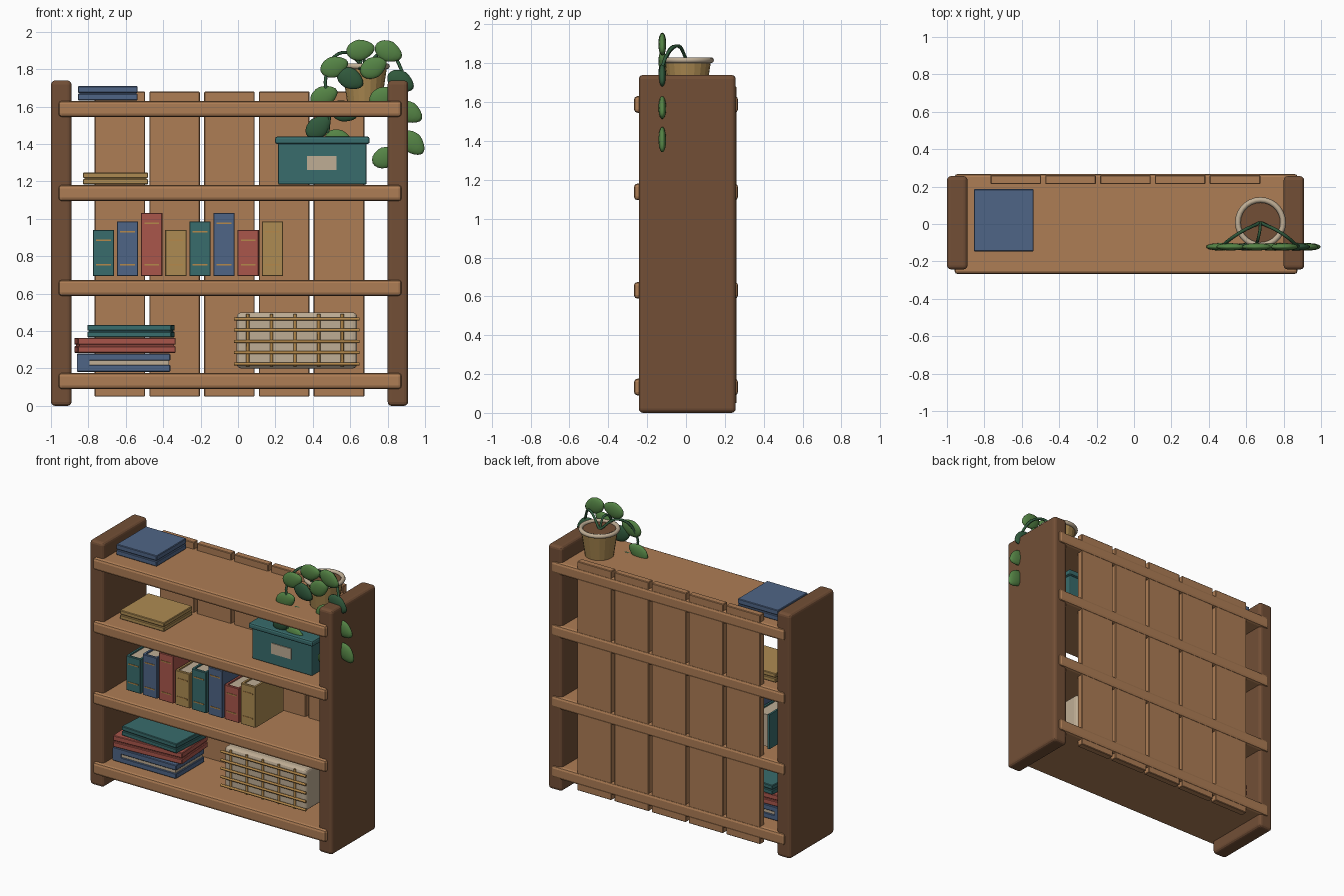
import bpy, bmesh, math
from mathutils import Matrix, Vector

cube = bpy.data.objects.get("Cube")
if cube:
    bpy.data.objects.remove(cube, do_unlink=True)


def material(name, r, g, b):
    m = bpy.data.materials.new(name)
    m.use_nodes = True
    m.diffuse_color = (r, g, b, 1)
    m.node_tree.nodes["Principled BSDF"].inputs["Base Color"].default_value = (r, g, b, 1)
    return m


DARK = material("dark wood", .17, .078, .037)
WOOD = material("light wood", .42, .205, .09)
TEAL = material("teal", .04, .15, .15)
BLUE = material("blue", .078, .13, .24)
RED = material("red", .40, .093, .07)
OCHRE = material("ochre", .42, .26, .085)
CREAM = material("cream", .52, .42, .30)
LEAF = material("leaf green", .09, .23, .06)
DEEP = material("deep green", .03, .10, .045)
BRASS = material("brass", .46, .25, .07)


def finish(name, bm, mat, smooth=False):
    me = bpy.data.meshes.new(name)
    bm.to_mesh(me)
    bm.free()
    me.materials.append(mat)
    for p in me.polygons:
        p.use_smooth = smooth
    ob = bpy.data.objects.new(name, me)
    bpy.context.collection.objects.link(ob)
    return ob


def box(name, x, y, z, mat, bevel=0, yaw=0, segments=2):
    """Box from (low, high) pairs, turned about its own centre."""
    bm = bmesh.new()
    bmesh.ops.create_cube(bm, size=1)
    bmesh.ops.scale(bm, verts=bm.verts, vec=(x[1] - x[0], y[1] - y[0], z[1] - z[0]))
    ob = finish(name, bm, mat)
    ob.location = (sum(x) / 2, sum(y) / 2, sum(z) / 2)
    ob.rotation_euler.z = math.radians(yaw)
    if bevel:
        mod = ob.modifiers.new("soft edges", "BEVEL")
        mod.width, mod.segments = bevel, segments
    return ob


def tube(name, points, radius, mat, kind="POLY"):
    cu = bpy.data.curves.new(name, "CURVE")
    cu.dimensions = "3D"
    cu.bevel_depth, cu.bevel_resolution, cu.use_fill_caps = radius, 1, True
    if kind == "POLY":
        s = cu.splines.new("POLY")
        s.points.add(len(points) - 1)
        for p, co in zip(s.points, points):
            p.co = (*co, 1)
    else:
        s = cu.splines.new("BEZIER")
        s.resolution_u = 6
        s.bezier_points.add(len(points) - 1)
        for p, co in zip(s.bezier_points, points):
            p.co = co
            p.handle_left_type = p.handle_right_type = "AUTO"
    cu.materials.append(mat)
    ob = bpy.data.objects.new(name, cu)
    bpy.context.collection.objects.link(ob)
    return ob


# Frame: side panels, shelves and back slats
for side, x in (("right", (-1, -.89)), ("left", (.80, .91))):
    box(side + "_side_panel", x, (-.243, .256), (0, 1.74), DARK, .022, segments=3)
for i, z in enumerate((.133, .631, 1.138, 1.588)):
    box(f"shelf_{i + 1}", (-.96, .875), (-.268, .268), (z - .043, z + .043), WOOD, .018)
for i in range(5):
    x = -.767 + .293 * i
    box(f"back_slat_{i + 1}", (x, x + .27), (.213, .261), (.05, 1.68), WOOD, .004, segments=1)


# Upright books: covers, spine, pages and bands
def upright_book(n, x, top, mat):
    w, low, front, back = .113, .695, -.15, .17
    name = f"upright_book_{n}"
    box(name + "_spine", (x, x + w), (front, front + .02), (low, top), mat, .003, segments=1)
    for side, cx in (("right", x), ("left", x + w - .014)):
        box(f"{name}_{side}_cover", (cx, cx + .014), (front + .01, back), (low, top), mat)
    box(name + "_pages", (x + .012, x + w - .012), (front + .015, back - .012),
        (low + .008, top - .01), CREAM)
    for z in (.755, top - .055):
        box(name + "_band", (x + .017, x + w - .017), (front - .003, front + .003),
            (z - .004, z + .004), BRASS)


for n in range(8):
    upright_book(n + 1, -.776 + .129 * n, (.94, .985, 1.032)[n % 3], (TEAL, BLUE, RED, OCHRE)[n % 4])


# Lying books: two boards around a slightly sunken core
def lying_book(name, x, y, z, mat, core, gap, yaw=0):
    mid = sum(z) / 2
    box(name + "_lower_board", x, y, (z[0], mid - gap / 2), mat, .004, yaw, 1)
    box(name + "_upper_board", x, y, (mid + gap / 2, z[1]), mat, .004, yaw, 1)
    inset = .008
    box(name + "_core", (x[0] + inset, x[1] - inset), (y[0] + inset, y[1] - inset),
        (z[0] + .01, z[1] - .01), core, 0, yaw)


lying_book("stack_bottom_book", (-.861, -.362), (-.18, .14), (.182, .279), BLUE, CREAM, .022)
box("stack_bottom_book_spine", (-.861, -.795), (-.18, .14), (.19, .27), BLUE)
lying_book("stack_middle_book", (-.866, -.342), (-.17, .15), (.283, .364), RED, RED, .008, 3.5)
lying_book("stack_top_book", (-.797, -.347), (-.17, .14), (.366, .433), TEAL, TEAL, .005, -3.5)
lying_book("flat_ochre_book", (-.829, -.481), (-.145, .175), (1.184, 1.247), OCHRE, OCHRE, .004)
lying_book("flat_blue_book", (-.856, -.537), (-.147, .187), (1.634, 1.71), BLUE, BLUE, .004)

# Storage box with lid and label
box("storage_box", (.214, .688), (-.15, .15), (1.183, 1.41), TEAL, .008)
box("storage_box_lid", (.198, .704), (-.168, .168), (1.40, 1.44), TEAL, .012)
box("storage_box_label", (.369, .527), (-.156, -.148), (1.262, 1.337), CREAM)

# Basket with a lattice front
box("basket_body", (-.007, .637), (-.15, .16), (.2, .5), CREAM, .025, segments=3)
for i in range(5):
    z = .225 + .06 * i
    tube("basket_weft", [(-.022, -.162, z), (.65, -.162, z)], .009, BRASS)
    x = .053 + .126 * i
    tube("basket_stake", [(x, -.157, .21), (x, -.157, .49)], .009, BRASS)

# Plant pot with rim and soil
PX, PY = .676, .008


def cone(name, r1, r2, z1, z2, mat):
    bm = bmesh.new()
    bmesh.ops.create_cone(bm, cap_ends=True, segments=20, radius1=r1, radius2=r2, depth=z2 - z1,
                          matrix=Matrix.Translation((PX, PY, (z1 + z2) / 2)))
    return finish(name, bm, mat)


cone("plant_pot", .093, .12, 1.628, 1.808, OCHRE)
cone("pot_soil", .112, .112, 1.80, 1.814, DARK)
bpy.ops.mesh.primitive_torus_add(major_segments=28, minor_segments=8, major_radius=.121,
                                 minor_radius=.015, location=(PX, PY, 1.816))
rim = bpy.context.object
rim.name = "pot_rim"
rim.data.materials.append(CREAM)
bpy.ops.object.shade_smooth()

# Trailing stems
LY = -.122
tube("right_stem", [(PX, PY, 1.81), (.56, -.05, 1.89), (.47, LY, 1.76), (.49, LY, 1.6),
                    (.48, LY, 1.46)], .009, DEEP, "BEZIER")
tube("left_stem", [(PX, PY, 1.81), (.79, -.05, 1.89), (.88, LY, 1.78), (.90, LY, 1.6),
                   (.87, LY, 1.38)], .009, DEEP, "BEZIER")
tube("middle_stem", [(PX, PY, 1.81), (.67, -.05, 1.89), (.65, LY, 1.80)], .008, DEEP, "BEZIER")


# Leaves: flattened spheres narrowing to a tip
def leaf(n, x, z, angle, mat):
    bm = bmesh.new()
    bmesh.ops.create_uvsphere(bm, u_segments=14, v_segments=10, radius=1)
    for v in bm.verts:
        v.co.z *= 1 - .25 * max(v.co.x, 0)
        v.co = Vector((v.co.x * .079, v.co.y * .02, v.co.z * .056))
    ob = finish(f"leaf_{n}", bm, mat, True)
    ob.location = (x, LY, z)
    ob.rotation_euler.y = -math.radians(angle)


leaves = [(.515, 1.813, 20, LEAF), (.655, 1.903, 10, LEAF), (.805, 1.895, -25, LEAF),
          (.725, 1.81, 30, LEAF), (.60, 1.75, -30, DEEP), (.46, 1.655, 25, LEAF),
          (.43, 1.49, 40, DEEP), (.565, 1.575, -20, DEEP), (.87, 1.735, -30, DEEP),
          (.775, 1.65, 25, LEAF), (.915, 1.57, -30, LEAF), (.934, 1.405, -45, LEAF),
          (.79, 1.33, 25, LEAF), (.54, 1.42, -20, LEAF)]
for n, spec in enumerate(leaves):
    leaf(n + 1, *spec)
